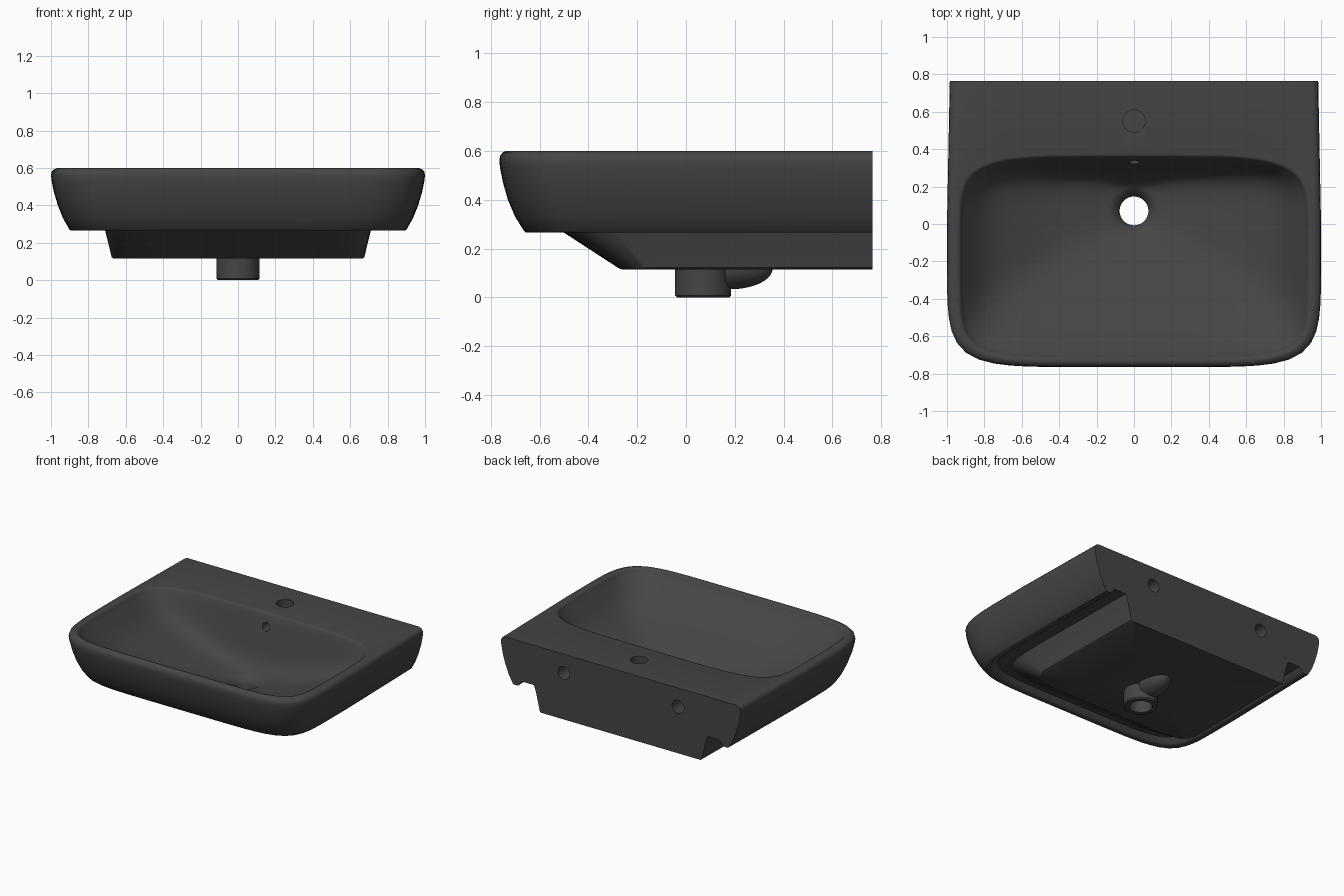
import bpy, bmesh, math

old = bpy.data.objects.get("Cube")
if old:
    bpy.data.objects.remove(old, do_unlink=True)

STEPS = 96
BACK = 0.765
SHARP = math.inf

glaze = bpy.data.materials.new("dark grey glaze")
glaze.use_nodes = True
glaze.diffuse_color = (0.06, 0.06, 0.06, 1)
glaze.node_tree.nodes["Principled BSDF"].inputs["Base Color"].default_value = (0.06, 0.06, 0.06, 1)


def ring(z, half, front, back, centre, n_front, n_back):
    """Rounded outline: separate squareness for the front and back halves."""
    points = []
    for i in range(STEPS):
        t = 2 * math.pi * i / STEPS
        c, s = math.cos(t), math.sin(t)
        n = n_back if s >= 0 else n_front
        a, b = abs(c), abs(s)
        size = max(a, b) if n == SHARP else (a ** n + b ** n) ** (1 / n)
        x, y = c / size, s / size
        if n == SHARP:
            x *= 1 - 0.015 * y
        reach = back - centre if s >= 0 else centre - front
        points.append((x * half, centre + y * reach, z))
    return points


def shell(z, half, front, n=6.5):
    return ring(z, half, front, BACK, 0, n, SHARP)


def round_ring(z, radius):
    return ring(z, radius, 0.07 - radius, 0.07 + radius, 0.07, 2, 2)


def smooth_keys(keys, steps=4):
    """Catmull-Rom blend between key sections."""
    out = []
    for i in range(len(keys) - 1):
        four = [keys[max(i - 1, 0)], keys[i], keys[i + 1], keys[min(i + 2, len(keys) - 1)]]
        for k in range(steps):
            u = k / steps
            out.append([b + u / 2 * (c - a + u * (2 * a - 5 * b + 4 * c - d + u * (3 * (b - c) + d - a)))
                        for a, b, c, d in zip(*four)])
    return out + [keys[-1]]


def finish(obj):
    obj.data.materials.clear()
    obj.data.materials.append(glaze)
    bpy.ops.object.select_all(action="DESELECT")
    obj.select_set(True)
    bpy.context.view_layer.objects.active = obj
    bpy.ops.object.shade_smooth_by_angle(angle=math.radians(38))


def make(name, bm):
    bmesh.ops.recalc_face_normals(bm, faces=bm.faces)
    mesh = bpy.data.meshes.new(name)
    bm.to_mesh(mesh)
    bm.free()
    obj = bpy.data.objects.new(name, mesh)
    bpy.context.collection.objects.link(obj)
    return obj


# Underside block, groove, skirt and rolled rim, from the bottom up
outside = [shell(*k) for k in (
    (0.115, 0.665, -0.265), (0.122, 0.675, -0.28), (0.265, 0.71, -0.5),
    (0.305, 0.725, -0.56), (0.305, 0.825, -0.595), (0.272, 0.85, -0.615),
    (0.265, 0.86, -0.625), (0.265, 0.893, -0.655), (0.272, 0.902, -0.664),
    (0.33, 0.935, -0.70), (0.40, 0.963, -0.73), (0.47, 0.984, -0.75),
    (0.53, 0.996, -0.762), (0.56, 1.0, -0.765), (0.58, 0.996, -0.762),
    (0.593, 0.985, -0.752), (0.6, 0.965, -0.74))]

# Bowl sections from the lip to the drain: z, half width, front, back, centre, squareness
bowl = [ring(*k) for k in smooth_keys([
    (0.6, 0.945, -0.728, 0.375, -0.1, 7, 5),
    (0.592, 0.928, -0.712, 0.36, -0.1, 7, 5),
    (0.55, 0.897, -0.675, 0.342, -0.09, 7, 5),
    (0.41, 0.76, -0.49, 0.30, -0.05, 6, 5),
    (0.29, 0.49, -0.25, 0.26, 0.0, 5, 4),
    (0.225, 0.24, -0.09, 0.215, 0.05, 3, 3),
    (0.2, 0.12, -0.05, 0.19, 0.07, 2, 2)])]

# Drain pipe, hollow right through
drain = [round_ring(*k) for k in (
    (0.17, 0.085), (0.15, 0.077), (0.0, 0.077), (0.0, 0.107), (0.008, 0.115), (0.115, 0.115))]

rings = outside + bowl + drain
bm = bmesh.new()
verts = [[bm.verts.new(p) for p in r] for r in rings]
for j in range(len(rings)):
    low, high = verts[j], verts[(j + 1) % len(rings)]
    for i in range(STEPS):
        at_back = STEPS // 8 <= i < 3 * STEPS // 8
        if at_back and j < len(outside) - 1:
            continue  # left open for the flat wall face
        k = (i + 1) % STEPS
        bm.faces.new((low[i], low[k], high[k], high[i]))
bmesh.ops.delete(bm, geom=[v for v in bm.verts if not v.link_faces], context="VERTS")
bmesh.ops.holes_fill(bm, edges=[e for e in bm.edges if e.is_boundary], sides=0)
basin = make("basin", bm)


# Tap hole, overflow hole and wall fixing holes
def cut(location, radius, depth, along_y):
    bpy.ops.mesh.primitive_cylinder_add(vertices=32, radius=radius, depth=depth, location=location,
                                        rotation=(math.pi / 2 if along_y else 0, 0, 0))
    cutter = bpy.context.object
    cutter.hide_render = True
    mod = basin.modifiers.new("hole", "BOOLEAN")
    mod.operation = "DIFFERENCE"
    mod.solver = "EXACT"
    mod.object = cutter
    bpy.context.view_layer.objects.active = basin
    bpy.ops.object.modifier_apply(modifier=mod.name)
    bpy.data.objects.remove(cutter, do_unlink=True)


cut((0, 0.55, 0.58), 0.06, 0.24, False)
cut((0, 0.33, 0.51), 0.03, 0.16, True)
for side in (-1, 1):
    cut((side * 0.47, 0.73, 0.46), 0.048, 0.2, True)
finish(basin)

# Overflow channel bulging under the block behind the drain pipe
bm = bmesh.new()
bmesh.ops.create_uvsphere(bm, u_segments=32, v_segments=20, radius=1)
for v in bm.verts:
    x, y, z = v.co
    v.co = (x * 0.095, max(0.18 + y * 0.175, 0.16), min(0.118 + z * 0.085, 0.125))
bmesh.ops.remove_doubles(bm, verts=bm.verts, dist=0.0005)
finish(make("overflow_channel", bm))
